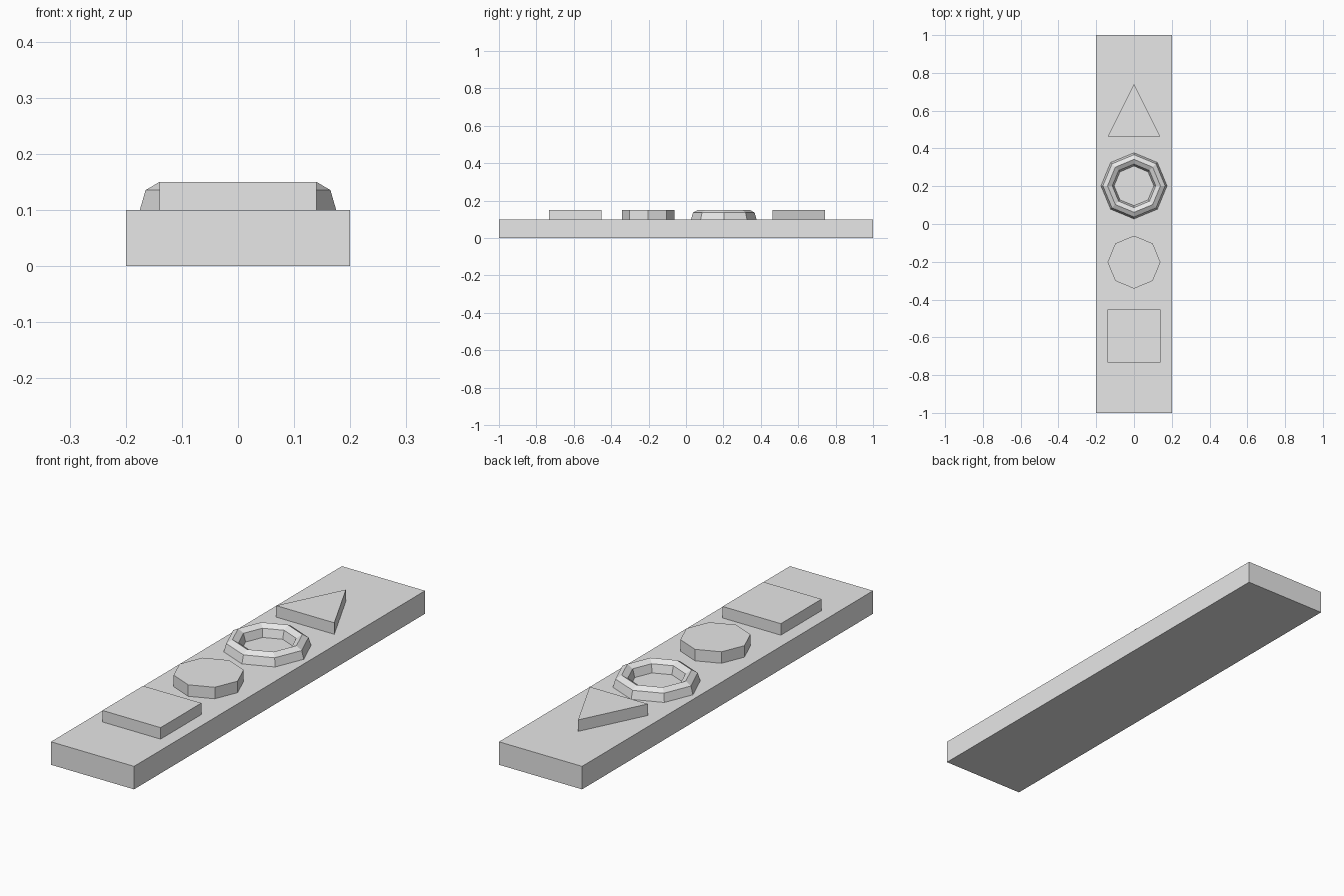
import bpy
import bmesh
from math import cos, sin, pi

default = bpy.data.objects.get("Cube")
if default:
    bpy.data.objects.remove(default, do_unlink=True)

grey = bpy.data.materials.new("light grey")
grey.use_nodes = True
grey.diffuse_color = (0.8, 0.8, 0.8, 1)
grey.node_tree.nodes["Principled BSDF"].inputs["Base Color"].default_value = grey.diffuse_color

BASE_TOP = 0.1
RAISED_TOP = 0.15
SIZE = 0.14  # half width of every raised shape


def finish(name, bm, y):
    bmesh.ops.recalc_face_normals(bm, faces=bm.faces[:])
    mesh = bpy.data.meshes.new(name)
    bm.to_mesh(mesh)
    bm.free()
    mesh.materials.append(grey)
    obj = bpy.data.objects.new(name, mesh)
    obj.location.y = y
    bpy.context.scene.collection.objects.link(obj)
    return obj


def prism(name, outline, y, bottom, top):
    """Extrude a flat outline straight up."""
    bm = bmesh.new()
    face = bm.faces.new([bm.verts.new((px, py, bottom)) for px, py in outline])
    result = bmesh.ops.extrude_face_region(bm, geom=[face], use_keep_orig=True)
    moved = [v for v in result["geom"] if isinstance(v, bmesh.types.BMVert)]
    bmesh.ops.translate(bm, verts=moved, vec=(0, 0, top - bottom))
    return finish(name, bm, y)


def rectangle(w, d):
    return [(-w, -d), (w, -d), (w, d), (-w, d)]


def octagon(radius):
    return [(radius * cos(i * pi / 4), radius * sin(i * pi / 4)) for i in range(8)]


def half_ring(name, y, major, minor, height):
    """Eight-sided ring with a faceted arch as its cross-section."""
    bm = bmesh.new()
    loops = []
    for k in range(5):
        a = k * pi / 4
        z = BASE_TOP + height * sin(a)
        loops.append([bm.verts.new((px, py, z)) for px, py in octagon(major + minor * cos(a))])
    # Bridge neighbouring loops; the last bridge closes the underside
    for k in range(5):
        lower, upper = loops[k], loops[(k + 1) % 5]
        for i in range(8):
            j = (i + 1) % 8
            bm.faces.new((lower[i], lower[j], upper[j], upper[i]))
    return finish(name, bm, y)


# Long base slab
prism("base_slab", rectangle(0.2, 1), 0, 0, BASE_TOP)

# Raised shapes from front to back
prism("square_block", rectangle(SIZE, SIZE), -0.592, BASE_TOP, RAISED_TOP)
prism("octagon_block", octagon(SIZE), -0.202, BASE_TOP, RAISED_TOP)
half_ring("ring", 0.202, SIZE, 0.035, RAISED_TOP - BASE_TOP)
prism("triangle_block", [(-SIZE, -SIZE), (SIZE, -SIZE), (0, SIZE)], 0.602, BASE_TOP, RAISED_TOP)
